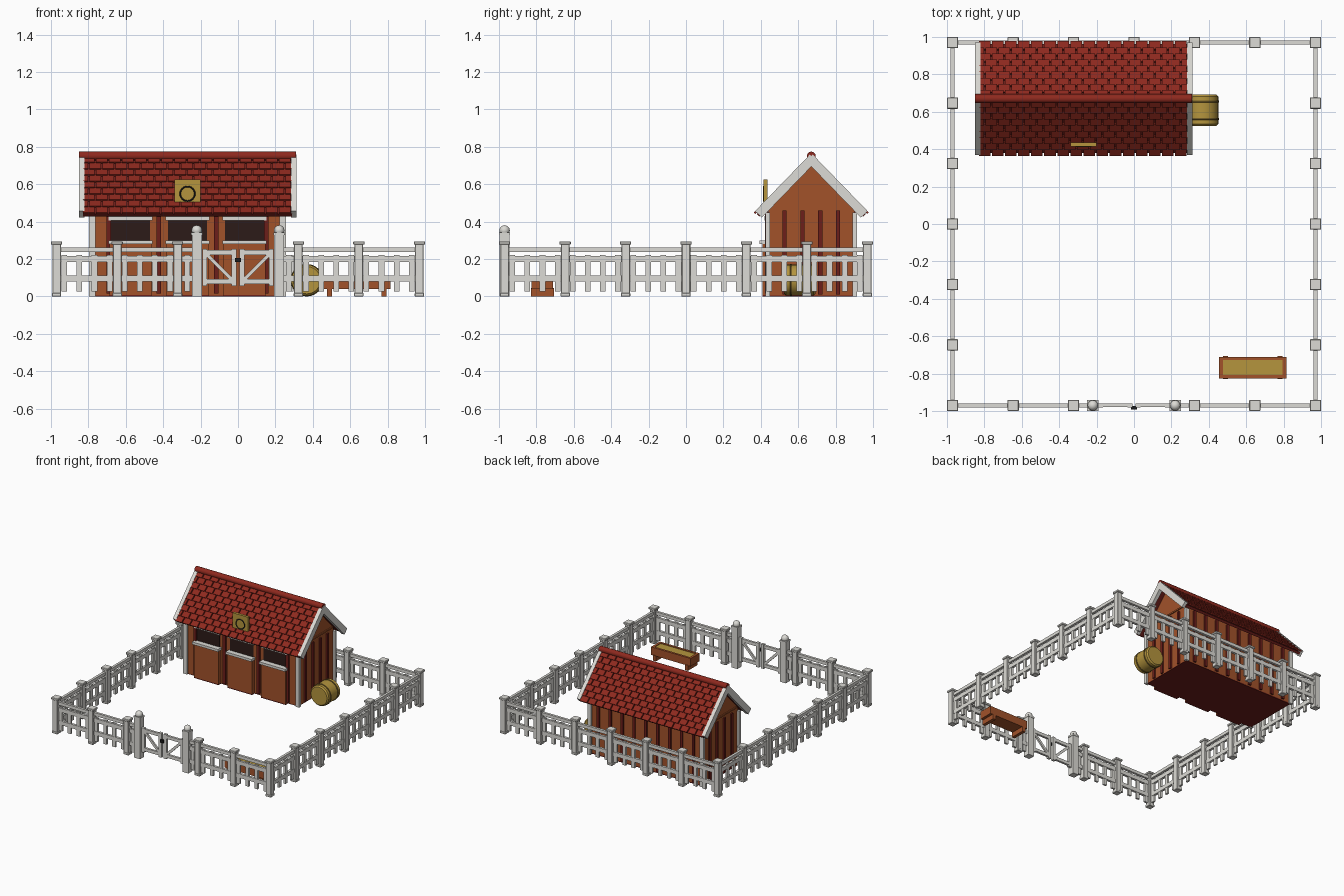
import bpy, bmesh, math
from mathutils import Matrix, Vector

if "Cube" in bpy.data.objects:
    bpy.data.objects.remove(bpy.data.objects["Cube"])


def mat(name, c):
    m = bpy.data.materials.new(name)
    m.diffuse_color = (*c, 1)
    m.use_nodes = True
    m.node_tree.nodes["Principled BSDF"].inputs["Base Color"].default_value = m.diffuse_color
    return m


WHITE = mat("weathered white", (0.72, 0.71, 0.67))
WOOD = mat("brown wood", (0.36, 0.085, 0.023))
RED = mat("roof red", (0.27, 0.022, 0.013))
BATTEN = mat("dark red", (0.15, 0.013, 0.010))
DARK = mat("dark brown", (0.025, 0.011, 0.009))
STRAW = mat("straw", (0.46, 0.30, 0.048))
TWINE = mat("dark straw", (0.17, 0.11, 0.022))
BLACK = mat("iron black", (0.012, 0.012, 0.012))


def box(bm, c, s, rot=None):
    """Box with centre c, size s and optional rotation matrix."""
    m = Matrix.Translation(c) @ (rot.to_4x4() if rot else Matrix()) @ Matrix.Diagonal((*s, 1))
    return bmesh.ops.create_cube(bm, size=1, matrix=m)["verts"]


def span(bm, x0, x1, y0, y1, z0, z1):
    return box(bm, ((x0 + x1) / 2, (y0 + y1) / 2, (z0 + z1) / 2), (x1 - x0, y1 - y0, z1 - z0))


def finish(bm, name, material, bevel=0, smooth=False):
    bmesh.ops.recalc_face_normals(bm, faces=bm.faces)
    me = bpy.data.meshes.new(name)
    bm.to_mesh(me)
    bm.free()
    ob = bpy.data.objects.new(name, me)
    bpy.context.collection.objects.link(ob)
    me.materials.append(material)
    if bevel:
        b = ob.modifiers.new("bevel", "BEVEL")
        b.width, b.segments = bevel, 1
    if smooth:
        bpy.context.view_layer.objects.active = ob
        ob.select_set(True)
        bpy.ops.object.shade_smooth_by_angle(angle=math.radians(40))
        ob.select_set(False)
    return ob


# ---- Fence: posts, rails and pickets along four sides ----
E = 0.97
STEPS = [-E, -0.646, -0.323, 0, 0.323, 0.646, E]
posts, rails, pickets = bmesh.new(), bmesh.new(), bmesh.new()


def bay(a, b, place, n):
    for z, h in ((0.25, 0.026), (0.2, 0.032), (0.095, 0.032)):
        p, q = place(a), place(b)
        s = (abs(q[0] - p[0]) or 0.02, abs(q[1] - p[1]) or 0.02, h)
        box(rails, ((p[0] + q[0]) / 2, (p[1] + q[1]) / 2, z), s)
    for i in range(n):
        x, y = place(a + (b - a) * (i + 0.5) / n)
        s = (0.03, 0.016) if place(0)[0] == 0 else (0.016, 0.03)
        box(pickets, (x, y, 0.125), (*s, 0.195))


def post(x, y):
    box(posts, (x, y, 0.145), (0.046, 0.046, 0.27))
    box(posts, (x, y, 0.286), (0.06, 0.06, 0.018))
    box(posts, (x, y, 0.01), (0.05, 0.05, 0.02))


for side in range(4):
    def place(t, side=side):
        return ((t, -E), (E, t), (-t, E), (-E, -t))[side]
    for a, b in zip(STEPS, STEPS[1:]):
        if side or a != 0:
            post(*place(a))
        if side == 0 and a == 0:  # gate gap at the front
            bay(0.22, b, place, 1)
        elif side == 0 and b == 0:
            bay(a, -0.22, place, 1)
        else:
            bay(a, b, place, 4)
finish(posts, "fence_posts", WHITE, 0.003)
finish(rails, "fence_rails", WHITE)
finish(pickets, "fence_pickets", WHITE)

# ---- Gate: round-topped posts and two braced leaves ----
gp, leaf = bmesh.new(), bmesh.new()
for s in (-1, 1):
    box(gp, (s * 0.22, -E, 0.165), (0.054, 0.054, 0.33))
    box(gp, (s * 0.22, -E, 0.335), (0.06, 0.06, 0.014))
    bmesh.ops.create_uvsphere(gp, u_segments=16, v_segments=10, radius=0.028,
                              matrix=Matrix.Translation((s * 0.22, -E, 0.353)))
    for z in (0.235, 0.08):
        box(leaf, (s * 0.1, -E, z), (0.18, 0.018, 0.026))
    for x in (0.022, 0.178):
        box(leaf, (s * x, -E, 0.155), (0.026, 0.022, 0.2))
    d = Vector((-s * 0.13, 0, -0.13))  # brace from the top hinge to the bottom centre
    box(leaf, (s * 0.1, -E, 0.157), (d.length, 0.014, 0.02),
        Matrix.Rotation(-math.atan2(d.z, d.x), 3, 'Y'))
finish(gp, "gate_posts", WHITE, 0, True)
finish(leaf, "gate_leaves", WHITE)
bm = bmesh.new()
box(bm, (0, -E - 0.012, 0.195), (0.03, 0.02, 0.024))
finish(bm, "gate_latch", BLACK)

# ---- Stable body: gabled prism on a thin base ----
CX, CY, X0, X1, Y0, Y1 = -0.27, 0.67, -0.78, 0.24, 0.44, 0.90
bm = bmesh.new()
prof = [(Y0, 0.005), (Y1, 0.005), (Y1, 0.475), (CY, 0.71), (Y0, 0.475)]
f = bm.faces.new([bm.verts.new((X0, y, z)) for y, z in prof])
r = bmesh.ops.extrude_face_region(bm, geom=[f])
bmesh.ops.translate(bm, vec=(X1 - X0, 0, 0), verts=[v for v in r["geom"] if isinstance(v, bmesh.types.BMVert)])
finish(bm, "stable_walls", WOOD)
bm = bmesh.new()
span(bm, X0, X1, Y0, Y1, 0, 0.008)
for i in (-1, 0, 1):
    x = CX + i * 0.305
    span(bm, x - 0.112, x + 0.112, 0.408, 0.45, 0, 0.008)
finish(bm, "stable_base", BATTEN)

# corner posts, wall battens, gable beams
bm = bmesh.new()
for x in (X0, X1):
    for y in (Y0 - 0.002, Y1 + 0.002):
        box(bm, (x, y, 0.225), (0.034, 0.024, 0.45))
finish(bm, "corner_posts", WHITE)
bm = bmesh.new()
for x in (X0, X1):
    for i in range(4):
        box(bm, (x, CY + (i - 1.5) * 0.095, 0.235), (0.024, 0.022, 0.45))
for i in range(9):
    box(bm, (CX + (i - 4) * 0.108, Y1, 0.235), (0.022, 0.024, 0.44))
for dx in (-0.42, -0.1525, 0.1525, 0.42):
    box(bm, (CX + dx, Y0, 0.235), (0.024, 0.036, 0.44))
finish(bm, "wall_battens", BATTEN)
bm = bmesh.new()
for x in (X0, X1):
    box(bm, (x, CY, 0.485), (0.016, 0.42, 0.012))
finish(bm, "gable_beams", WOOD)

# stalls: half doors, dark openings, white lintels and sills
door, hole, trim = bmesh.new(), bmesh.new(), bmesh.new()
for i in (-1, 0, 1):
    x = CX + i * 0.305
    span(door, x - 0.112, x + 0.112, 0.408, 0.45, 0.006, 0.28)
    span(hole, x - 0.105, x + 0.105, 0.434, 0.442, 0.29, 0.41)
    span(trim, x - 0.118, x + 0.118, 0.392, 0.45, 0.28, 0.3)
    span(trim, x - 0.118, x + 0.118, 0.42, 0.45, 0.405, 0.43)
finish(door, "stall_doors", WOOD)
finish(hole, "stall_openings", DARK)
finish(trim, "stall_trim", WHITE)

# ---- Roof: dark decks, staggered shingles, ridge and bargeboards ----
deck, tiles, barge = bmesh.new(), bmesh.new(), bmesh.new()
RX0, RX1, ROWS, TW = -0.83, 0.29, 9, 0.07
for s in (-1, 1):
    ridge, eave = Vector((0, CY, 0.745)), Vector((0, CY + s * 0.293, 0.443))
    d = eave - ridge
    ang = math.atan2(d.z, d.y)
    rot = Matrix.Rotation(ang, 3, 'X')
    n = Vector((0, -d.z * s, d.y * s)).normalized()
    L = d.length
    mid = (ridge + eave) / 2
    box(deck, Vector((CX, 0, 0)) + mid - n * 0.012, (RX1 - RX0, L, 0.02), rot)
    tilt = Matrix.Rotation(ang + s * 0.14, 3, 'X')
    for r in range(ROWS):
        c = ridge + d * ((r + 0.55) / ROWS) + n * 0.006
        x = RX0 - (TW / 2 if r % 2 else 0)
        while x < RX1 - 0.001:
            a, b = max(x, RX0), min(x + TW - 0.008, RX1)
            if b - a > 0.005:
                box(tiles, ((a + b) / 2, c.y, c.z), (b - a, L / ROWS * 1.15, 0.011), tilt)
            x += TW
    for x in (RX0 - 0.006, RX1 + 0.008):
        box(barge, Vector((x, 0, 0)) + mid - n * 0.01 - d * 0.01, (0.03, L, 0.05), rot)
finish(deck, "roof_deck", BATTEN)
finish(tiles, "roof_shingles", RED)
finish(barge, "bargeboards", WHITE)
bm = bmesh.new()
bmesh.ops.create_cone(bm, cap_ends=True, segments=12, radius1=0.024, radius2=0.024, depth=1.16,
                      matrix=Matrix.Translation((CX, CY, 0.751)) @ Matrix.Rotation(math.pi / 2, 4, 'Y'))
finish(bm, "roof_ridge", RED, 0, True)

# ---- Roof sign with an iron ring ----
bm = bmesh.new()
span(bm, CX - 0.07, CX + 0.07, 0.415, 0.437, 0.505, 0.625)
finish(bm, "roof_sign", STRAW)
bpy.ops.mesh.primitive_torus_add(major_radius=0.039, minor_radius=0.004, major_segments=24, minor_segments=6,
                                 location=(CX, 0.414, 0.549), rotation=(math.pi / 2, 0, 0))
bpy.context.object.name = "sign_ring"
bpy.context.object.data.materials.append(BLACK)
bpy.context.object.select_set(False)


# ---- Round hay bale with twine ----
def drum(bm, y0, y1, r, edge=0.0):
    prof = [(y0, r - edge), (y0 + edge, r), (y1 - edge, r), (y1, r - edge)]
    rings = []
    for y, rad in prof:
        rings.append([bm.verts.new((0.368 + rad * math.cos(t * math.tau / 24), y, 0.087 + rad * math.sin(t * math.tau / 24)))
                      for t in range(24)])
    for p, q in zip(rings, rings[1:]):
        for i in range(24):
            bm.faces.new((p[i], p[i - 1], q[i - 1], q[i]))
    bm.faces.new(rings[0])
    bm.faces.new(rings[-1])


bm = bmesh.new()
drum(bm, 0.525, 0.692, 0.083, 0.01)
finish(bm, "hay_bale", STRAW, 0, True)
bm = bmesh.new()
for y in (0.562, 0.655):
    drum(bm, y - 0.006, y + 0.006, 0.087, 0.002)
finish(bm, "bale_twine", TWINE, 0, True)

# ---- Feed trough ----
bm = bmesh.new()
TX0, TX1, TY0, TY1 = 0.455, 0.815, -0.825, -0.71
span(bm, TX0, TX1, TY0, TY1, 0.04, 0.055)
for y in (TY0, TY1 - 0.018):
    span(bm, TX0, TX1, y, y + 0.018, 0.04, 0.105)
for x in (TX0, TX1 - 0.02):
    span(bm, x, x + 0.02, TY0 + 0.018, TY1 - 0.018, 0.04, 0.105)
for x in (0.49, 0.78):
    box(bm, (x, (TY0 + TY1) / 2, 0.022), (0.026, 0.125, 0.044))
finish(bm, "feed_trough", WOOD)
bm = bmesh.new()
span(bm, TX0 + 0.02, TX1 - 0.02, TY0 + 0.018, TY1 - 0.018, 0.055, 0.1)
finish(bm, "trough_feed", STRAW)
